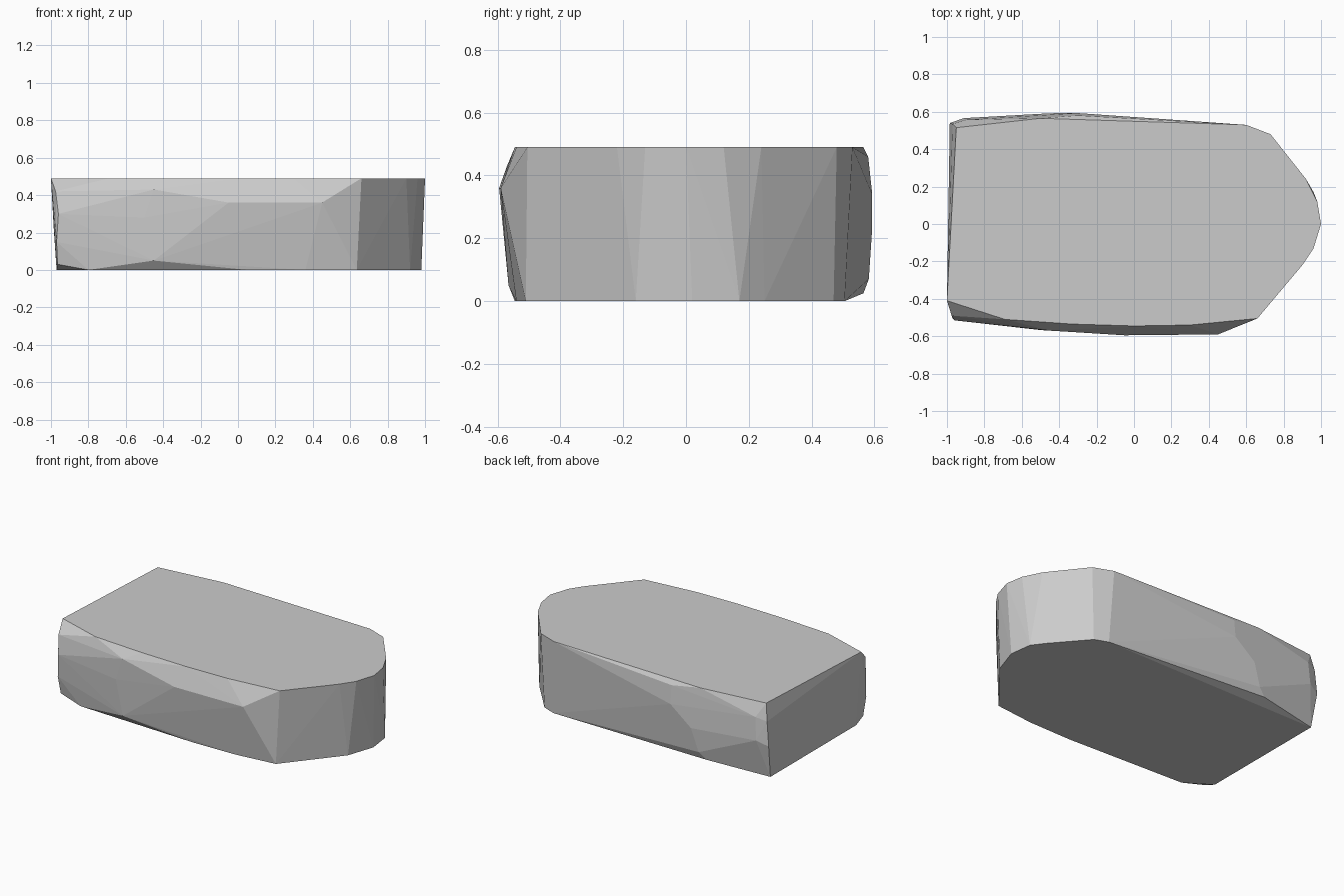
import bpy
import bmesh
import math

cube = bpy.data.objects.get("Cube")
if cube:
    bpy.data.objects.remove(cube, do_unlink=True)

HEIGHT = 0.49


def make_material(name, colour):
    material = bpy.data.materials.new(name)
    material.use_nodes = True
    material.diffuse_color = colour
    material.node_tree.nodes["Principled BSDF"].inputs["Base Color"].default_value = colour
    return material


def hull_object(name, points, material):
    """Wrap the points in a faceted convex shell and merge its flat areas."""
    bm = bmesh.new()
    for point in points:
        bm.verts.new(point)
    result = bmesh.ops.convex_hull(bm, input=bm.verts[:])
    unused = set(result["geom_interior"]) | set(result["geom_unused"])
    loose = [v for v in unused if isinstance(v, bmesh.types.BMVert) and v.is_valid]
    bmesh.ops.delete(bm, geom=loose, context="VERTS")
    bmesh.ops.dissolve_limit(bm, angle_limit=math.radians(0.5),
                             verts=bm.verts[:], edges=bm.edges[:])
    bmesh.ops.recalc_face_normals(bm, faces=bm.faces[:])
    mesh = bpy.data.meshes.new(name)
    bm.to_mesh(mesh)
    bm.free()
    mesh.materials.append(material)
    obj = bpy.data.objects.new(name, mesh)
    bpy.context.collection.objects.link(obj)
    return obj


# Flat upper outline, with a rounded nose at +x and a blunt end at -x
top_outline = [
    (-1, -.41), (-.69, -.51), (-.33, -.535), (0, -.545), (.3, -.54),
    (.66, -.505), (.9, -.22), (.96, -.13), (1, 0), (.98, .12),
    (.92, .24), (.73, .48), (.6, .53), (-.5, .565), (-.95, .515),
]

# Flat underside outline
bottom_outline = [
    (-.97, -.4), (-.8, -.51), (.05, -.545), (.36, -.54), (.635, -.51),
    (.92, -.16), (.98, .02), (.96, .17), (.9, .25), (.71, .47),
    (.62, .505), (-.97, .5),
]

# Bulging facets along the front side
front_bulge = [
    (-.05, -.595, .36), (.45, -.59, .36), (-.45, -.565, .05),
    (-.5, -.567, .28), (-.45, -.57, .43), (-.97, -.505, .15),
    (-.96, -.515, .3), (-.975, -.49, .42), (-.965, -.48, .03),
]

# Bulging facets along the back side
back_bulge = [
    (-.3, .593, .34), (-.45, .592, .22), (-.3, .58, .46),
    (-.55, .565, .025), (-.5, .582, .07), (-.91, .566, .25),
    (-.985, .54, .22), (-.9, .557, .4), (-.97, .535, .38),
]

points = [(x, y, HEIGHT) for x, y in top_outline]
points += [(x, y, 0) for x, y in bottom_outline]
points += front_bulge + back_bulge

stone_grey = make_material("stone grey", (0.6, 0.6, 0.6, 1))
hull_object("stone_block", points, stone_grey)
